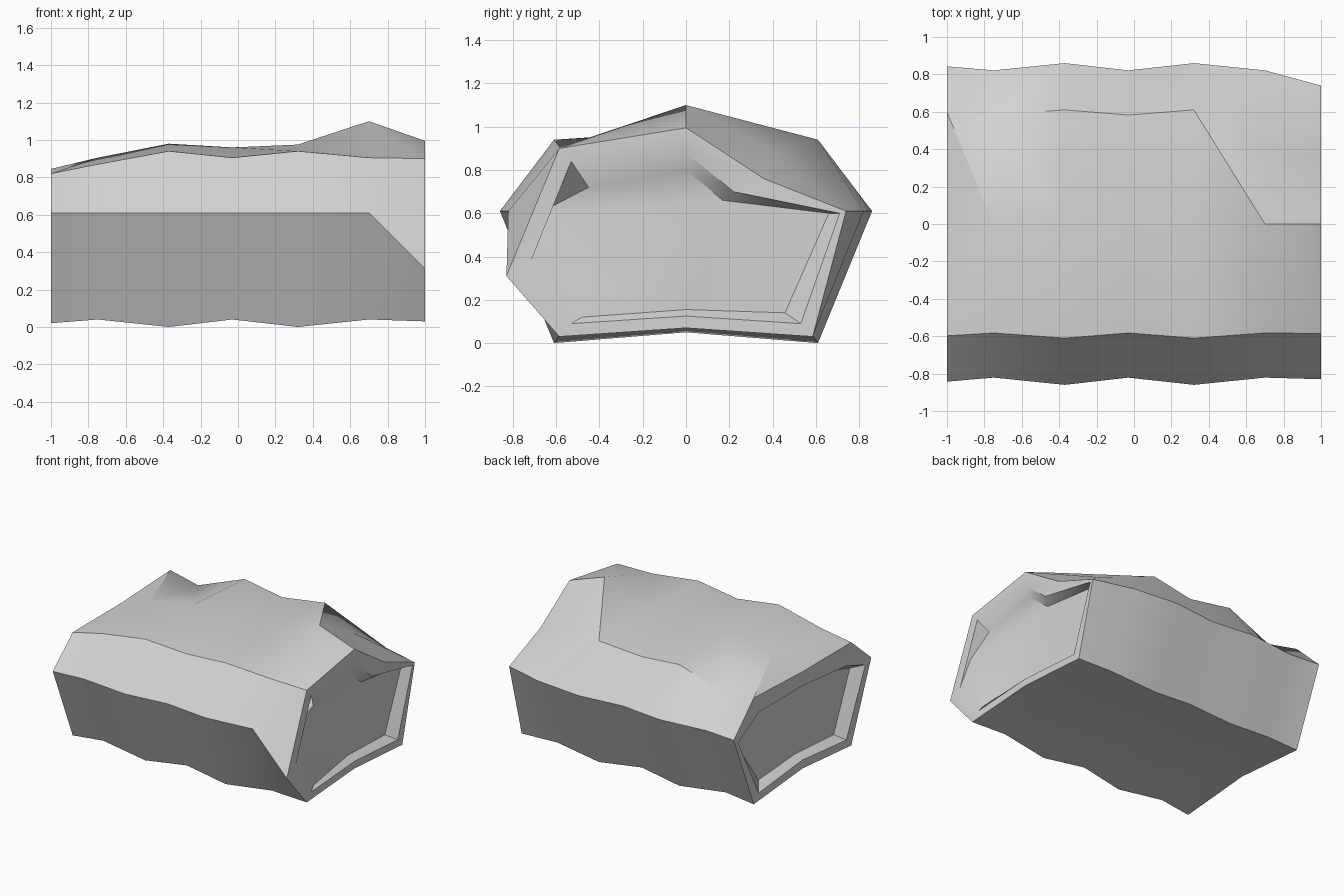
import bpy
import bmesh
import math

default_cube = bpy.data.objects.get("Cube")
if default_cube:
    bpy.data.objects.remove(default_cube, do_unlink=True)

# One plain stone colour
stone_grey = bpy.data.materials.new("stone_grey")
stone_grey.use_nodes = True
colour = (0.66, 0.66, 0.66, 1)
stone_grey.diffuse_color = colour
stone_grey.node_tree.nodes["Principled BSDF"].inputs["Base Color"].default_value = colour


def section(x, width, bottom, front_top, ridge, back_top, arch=0.05):
    """Eight-sided outline of the rock, starting at the front lower edge."""
    foot, waist = 0.61 * width, 0.86 * width
    return [
        (x, -foot, bottom),
        (x, -waist, 0.61),
        (x, -foot, front_top),
        (x, 0, ridge),
        (x, foot, back_top),
        (x, waist, 0.61),
        (x, foot, bottom),
        (x, 0, bottom + arch),
    ]


def move(outline, corner, y, z, x=None):
    """Shift a single corner of an outline, keeping its x unless given."""
    outline[corner] = (outline[corner][0] if x is None else x, y, z)


FRONT_FOOT, FRONT_WAIST, FRONT_TOP, RIDGE, BACK_TOP, BACK_WAIST, BACK_FOOT = range(7)

# Outer body: wavy sections from one end to the other
body = [
    section(-1.00, 0.98, 0.02, 0.82, 0.82, 0.845),
    section(-0.75, 0.955, 0.04, 0.87, 0.905, 0.80),
    section(-0.37, 1.0, 0.0, 0.94, 0.98, 0.94),
    section(-0.03, 0.955, 0.04, 0.905, 0.96, 0.90),
    section(0.32, 1.0, 0.0, 0.94, 0.975, 0.94),
    section(0.70, 0.955, 0.04, 0.905, 1.10, 0.90),
    section(1.00, 0.96, 0.03, 0.90, 0.995, 0.76, arch=0.04),
]

# Chipped corners near the right end
move(body[-2], BACK_TOP, 0.42, 0.88)
move(body[-1], BACK_TOP, 0.36, 0.76)
move(body[-1], BACK_WAIST, 0.74, 0.61)
move(body[-1], FRONT_WAIST, -0.83, 0.31)

# Left recess: rim edge, then the sunken wall
left_rim = section(-1, 0.88, 0.085, 0.66, 0.71, 0.71)
move(left_rim, FRONT_WAIST, -0.77, 0.58)
move(left_rim, BACK_WAIST, 0.79, 0.57)
left_wall = section(-0.93, 0.79, 0.13, 0.63, 0.67, 0.67, arch=0.03)
move(left_wall, FRONT_WAIST, -0.68, 0.57)
move(left_wall, BACK_WAIST, 0.76, 0.57)
move(left_wall, BACK_FOOT, 0.44, 0.13)

# Right recess, with its notch in the upper back edge and a tilted wall
right_rim = section(1, 0.87, 0.09, 0.84, 0.88, 0.70, arch=0.035)
move(right_rim, FRONT_WAIST, -0.72, 0.37)
move(right_rim, BACK_TOP, 0.22, 0.70)
move(right_rim, BACK_WAIST, 0.71, 0.60)
right_wall = section(0.94, 0.75, 0.14, 0.72, 0.80, 0.66, arch=0.015)
move(right_wall, FRONT_FOOT, -0.48, 0.12, x=0.985)
move(right_wall, FRONT_WAIST, -0.68, 0.60)
move(right_wall, FRONT_TOP, -0.45, 0.72, x=0.96)
move(right_wall, RIDGE, 0, 0.80, x=0.96)
move(right_wall, BACK_TOP, 0.17, 0.66)
move(right_wall, BACK_WAIST, 0.66, 0.60)

# Skin all the outlines into one closed shell
bm = bmesh.new()
outlines = [left_wall, left_rim, *body, right_rim, right_wall]
rings = [[bm.verts.new(point) for point in outline] for outline in outlines]
left_end = rings[2]
for near, far in zip(rings, rings[1:]):
    count = len(near)
    for i in range(count):
        j = (i + 1) % count
        a, b, c, d = near[i], near[j], far[j], far[i]
        # The top facets fold along chosen diagonals
        if i == BACK_TOP or (i == FRONT_TOP and near is left_end):
            facets = [(a, b, c), (a, c, d)]
        elif i in (FRONT_TOP, RIDGE):
            facets = [(a, b, d), (b, c, d)]
        else:
            facets = [(a, b, c, d)]
        for facet in facets:
            bm.faces.new(facet)

# Sunken walls fan out from the upper back corner
for ring in (rings[0], rings[-1]):
    fan = ring[BACK_TOP:] + ring[:BACK_TOP]
    for b, c in zip(fan[1:], fan[2:]):
        bm.faces.new((fan[0], b, c))
bmesh.ops.recalc_face_normals(bm, faces=bm.faces)

mesh = bpy.data.meshes.new("hollow_ended_rock")
bm.to_mesh(mesh)
bm.free()
mesh.materials.append(stone_grey)
rock = bpy.data.objects.new("hollow_ended_rock", mesh)
bpy.context.collection.objects.link(rock)

# Soft shading along the waves, crisp creases around the section
bpy.ops.object.select_all(action="DESELECT")
rock.select_set(True)
bpy.context.view_layer.objects.active = rock
bpy.ops.object.shade_smooth_by_angle(angle=math.radians(30))
